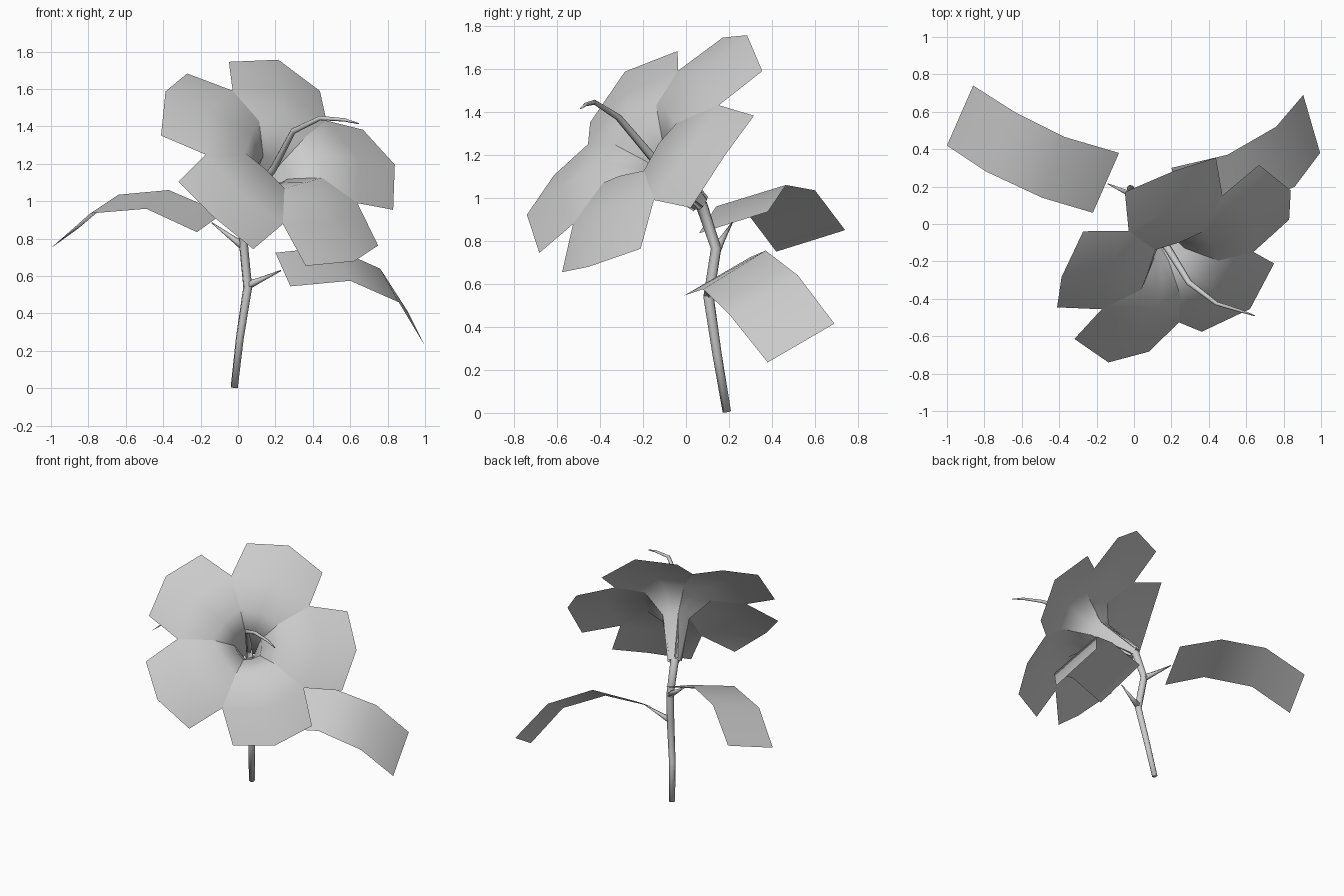
import bpy, math
from mathutils import Vector as V

if "Cube" in bpy.data.objects:
    bpy.data.objects.remove(bpy.data.objects["Cube"])


def make(name, verts, faces):
    me = bpy.data.meshes.new(name)
    me.from_pydata([tuple(v) for v in verts], [], faces)
    me.update()
    for p in me.polygons:
        p.use_smooth = True
    ob = bpy.data.objects.new(name, me)
    bpy.context.collection.objects.link(ob)
    return ob


def sheet(name, rows):
    """Open surface through rows of points."""
    w = len(rows[0])
    faces = [(r * w + c, r * w + c + 1, (r + 1) * w + c + 1, (r + 1) * w + c)
             for r in range(len(rows) - 1) for c in range(w - 1)]
    return make(name, [p for row in rows for p in row], faces)


def tube(name, path, sides=6):
    """Tapered tube through (x, y, z, radius) points."""
    pts = [V(p[:3]) for p in path]
    verts, n = [], len(pts)
    for i, p in enumerate(pts):
        d = (pts[min(i + 1, n - 1)] - pts[max(i - 1, 0)]).normalized()
        a = d.cross(V((0.31, 0.95, 0))).normalized()
        b = d.cross(a)
        for k in range(sides):
            t = math.tau * k / sides
            verts.append(p + (a * math.cos(t) + b * math.sin(t)) * path[i][3])
    faces = [(i * sides + k, i * sides + (k + 1) % sides,
              (i + 1) * sides + (k + 1) % sides, (i + 1) * sides + k)
             for i in range(n - 1) for k in range(sides)]
    faces += [tuple(reversed(range(sides))), tuple(range((n - 1) * sides, n * sides))]
    return make(name, verts, faces)


# Flower frame: centre, facing direction and direction of the top petal
centre = V((0.23, -0.203, 1.228))
n = V((0.443, -0.653, 0.614)).normalized()
up = V((-0.014, 0.486, 0.53))
up = (up - n * up.dot(n)).normalized()
side = n.cross(up)


def polar(r, deg, h):
    t = math.radians(deg)
    return centre + (up * math.cos(t) + side * math.sin(t)) * r + n * h


# Petals: (edge radius, edge half angle, edge height, midrib radius, midrib height)
profile = [(0.05, 50, -0.41, 0.03, -0.42),
           (0.095, 37, -0.10, 0.085, -0.10),
           (0.24, 36, 0.03, 0.21, 0.055),
           (0.476, 36, 0.0, 0.47, 0.04),
           (0.695, 23, -0.05, 0.719, 0.0)]
for i in range(5):
    a = 72 * i
    sheet(f"petal_{i + 1}", [[polar(r, a - w, h), polar(rm, a, hm), polar(r, a + w, h)]
                             for r, w, h, rm, hm in profile])

# Leaves: two edges bent along their length
sheet("left_leaf", [
    [(-0.08, 0.38, 0.935), (-0.22, 0.06, 0.835)],
    [(-0.37, 0.465, 1.06), (-0.49, 0.14, 0.96)],
    [(-0.64, 0.60, 1.035), (-0.79, 0.28, 0.935)],
    [(-0.86, 0.74, 0.85), (-1.0, 0.42, 0.75)]])
sheet("right_leaf", [
    [(0.28, -0.01, 0.545), (0.20, 0.30, 0.725)],
    [(0.60, 0.08, 0.575), (0.50, 0.37, 0.755)],
    [(0.86, 0.20, 0.46), (0.76, 0.52, 0.64)],
    [(0.995, 0.38, 0.235), (0.905, 0.69, 0.415)]])

# Stem, leaf stalks and stamen
base = centre - n * 0.42
tube("stem", [(-0.02, 0.19, 0.005, 0.02), (0.01, 0.145, 0.27, 0.022),
              (0.052, 0.105, 0.54, 0.025), (0.03, 0.14, 0.765, 0.025),
              (*base, 0.028), (*(base + n * 0.06), 0.03)])
tube("left_leaf_stalk", [(0.03, 0.14, 0.76, 0.024), (-0.04, 0.17, 0.81, 0.014),
                         (-0.14, 0.215, 0.885, 0.003)])
tube("right_leaf_stalk", [(0.05, 0.105, 0.55, 0.024), (0.12, 0.12, 0.58, 0.014),
                          (0.23, 0.145, 0.63, 0.003)])
tube("stamen", [(*base, 0.022), (0.19, -0.145, 1.175, 0.02), (0.295, -0.315, 1.375, 0.016),
                (0.44, -0.425, 1.445, 0.012), (0.57, -0.465, 1.435, 0.009),
                (0.645, -0.49, 1.415, 0.003)])
